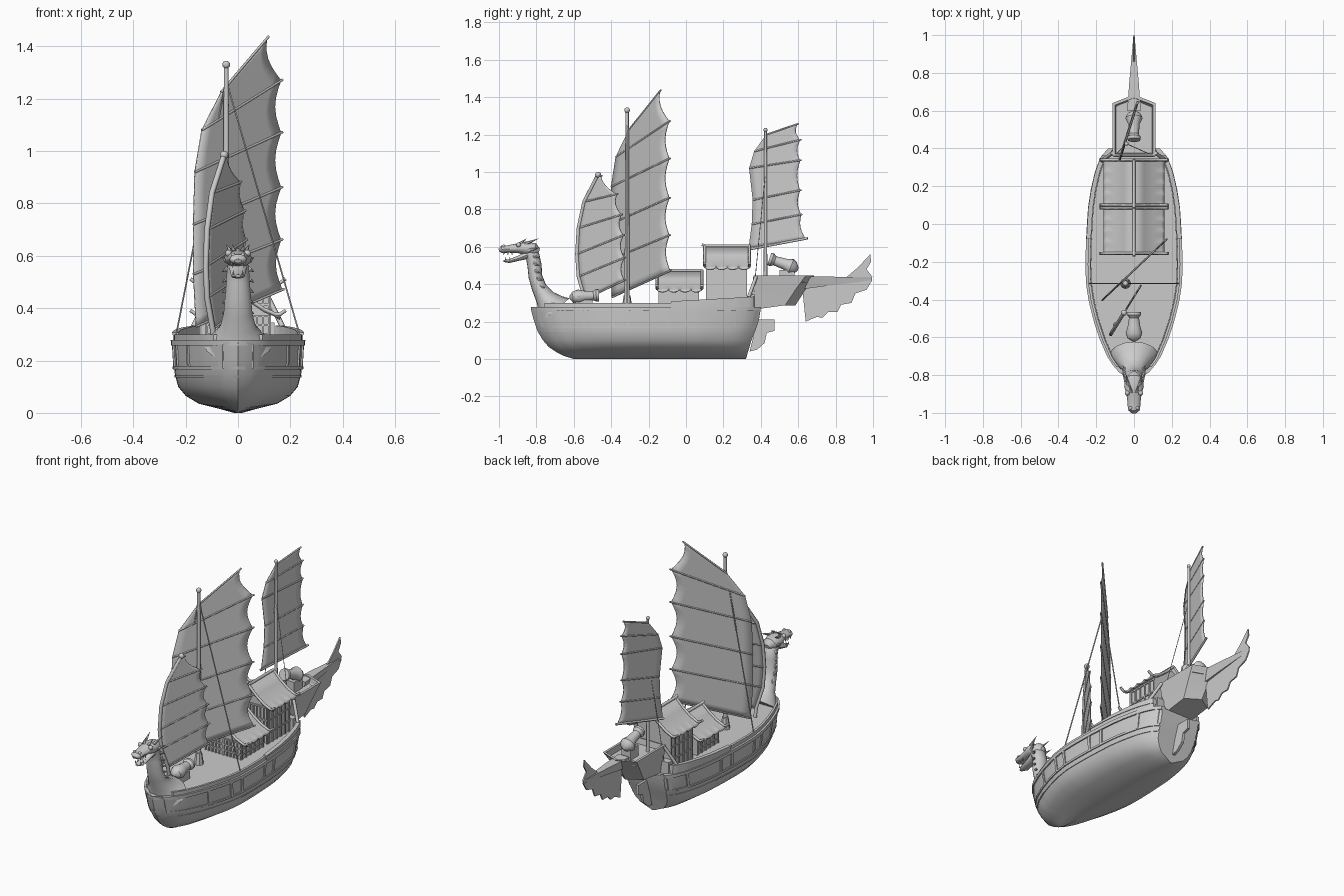
import bpy, bmesh, math
from mathutils import Vector

default_cube = bpy.data.objects.get("Cube")
if default_cube:
    bpy.data.objects.remove(default_cube, do_unlink=True)

grey = bpy.data.materials.new("plain_grey")
grey.use_nodes = True
grey.diffuse_color = (0.6, 0.6, 0.6, 1)
grey.node_tree.nodes["Principled BSDF"].inputs["Base Color"].default_value = (0.6, 0.6, 0.6, 1)
parts = []


def finish(name, bm, mirror=False, thickness=0):
    bmesh.ops.recalc_face_normals(bm, faces=bm.faces)
    mesh = bpy.data.meshes.new(name)
    bm.to_mesh(mesh)
    bm.free()
    mesh.materials.append(grey)
    obj = bpy.data.objects.new(name, mesh)
    bpy.context.collection.objects.link(obj)
    if thickness:
        solid = obj.modifiers.new("Thickness", "SOLIDIFY")
        solid.thickness = thickness
        solid.offset = 0
    if mirror:
        obj.modifiers.new("Mirror", "MIRROR")
    parts.append(obj)
    return obj


def skin(name, rings, closed=True, caps=True, **options):
    """Joins rows of points with quads."""
    bm = bmesh.new()
    rows = [[bm.verts.new(p) for p in ring] for ring in rings]
    count = len(rows[0])
    for low, high in zip(rows, rows[1:]):
        for i in range(count if closed else count - 1):
            j = (i + 1) % count
            bm.faces.new((low[i], low[j], high[j], high[i]))
    if caps and closed:
        bm.faces.new(rows[0])
        bm.faces.new(rows[-1])
    return finish(name, bm, **options)


def loft(name, stations, sides=16):
    """Elliptic body along a path in the centre plane: y, z, half width, half depth."""
    rings = []
    for i, (y, z, wide, deep) in enumerate(stations):
        before, after = stations[max(i - 1, 0)], stations[min(i + 1, len(stations) - 1)]
        run = Vector((after[0] - before[0], after[1] - before[1])).normalized()
        angles = [math.tau * k / sides for k in range(sides)]
        rings.append([(wide * math.cos(a), y - run.y * deep * math.sin(a),
                       z + run.x * deep * math.sin(a)) for a in angles])
    return skin(name, rings)


def rod(name, start, end, radius, tip=None, sides=12, mirror=False):
    start, end = Vector(start), Vector(end)
    bm = bmesh.new()
    turn = (end - start).to_track_quat("Z", "Y").to_matrix().to_4x4()
    turn.translation = (start + end) / 2
    bmesh.ops.create_cone(bm, cap_ends=True, segments=sides, radius1=radius,
                          radius2=radius if tip is None else tip,
                          depth=(end - start).length, matrix=turn)
    return finish(name, bm, mirror=mirror)


def ball(name, centre, radius, mirror=False):
    bm = bmesh.new()
    bmesh.ops.create_uvsphere(bm, u_segments=12, v_segments=8, radius=radius)
    bmesh.ops.translate(bm, verts=bm.verts, vec=centre)
    return finish(name, bm, mirror=mirror)


def box(name, low, high, mirror=False):
    corners = [[(x, y, z) for x, y in ((low[0], low[1]), (high[0], low[1]),
                (high[0], high[1]), (low[0], high[1]))] for z in (low[2], high[2])]
    return skin(name, corners, mirror=mirror)


def plate(name, outline, half=0.004):
    """Flat panel in the centre plane from a y, z outline."""
    return skin(name, [[(x, y, z) for y, z in outline] for x in (-half, half)])


def cord(name, points, radius):
    curve = bpy.data.curves.new(name, "CURVE")
    curve.dimensions = "3D"
    curve.bevel_depth, curve.bevel_resolution, curve.use_fill_caps = radius, 1, True
    line = curve.splines.new("POLY")
    line.points.add(len(points) - 1)
    for point, place in zip(line.points, points):
        point.co = (*place, 1)
    curve.materials.append(grey)
    bpy.context.collection.objects.link(bpy.data.objects.new(name, curve))


def table(rows, key):
    """Linear lookup in rows sorted by their first value."""
    key = min(max(key, rows[0][0]), rows[-1][0])
    for a, b in zip(rows, rows[1:]):
        if key <= b[0]:
            f = (key - a[0]) / (b[0] - a[0])
            return [p + (q - p) * f for p, q in zip(a[1:], b[1:])]


# Hull: plan shape along the length, and bow, stern, half width at each height
PLAN = [(0, 0), (.02, .2), (.05, .36), (.1, .53), (.18, .7), (.26, .83), (.34, .93), (.42, .99),
        (.5, 1), (.6, .99), (.74, .95), (.82, .89), (.9, .8), (.96, .69), (1, .52)]
LEVELS = [(0, -.6, .32, .015), (.015, -.65, .325, .07), (.035, -.69, .33, .15), (.065, -.735, .34, .2),
          (.1, -.765, .35, .229), (.15, -.795, .37, .242), (.21, -.815, .39, .246), (.27, -.83, .4, .249)]


def hull_at(t, z, out=0):
    bow, stern, width = table(LEVELS, z)
    return max(table(PLAN, t)[0] * width + out, 0), bow + (stern - bow) * t


steps = [(k / 40) ** 1.3 for k in range(41)]
rings = []
for level in LEVELS:
    side = [(*hull_at(t, level[0]), level[0]) for t in steps]
    rings.append(side + [(-x, y, z) for x, y, z in reversed(side[1:])])
skin("hull", rings)


def strip(name, t0, t1, low, high, out, thick, rise=0, count=28):
    """Plank that follows the hull side."""
    rows = []
    for k in range(count + 1):
        t = t0 + (t1 - t0) * k / count
        top = high + rise * k / count
        row = []
        for z, o in ((low, out), (top, out), (top, out - thick), (low, out - thick)):
            x, y = hull_at(t, z, o)
            row.append((x, y, z))
        rows.append(row)
    skin(name, rows, mirror=True)


strip("rail", 0, 1, .258, .278, .008, .03)
strip("inner_bulwark", .06, .62, .265, .3, -.004, .014)
strip("raised_bulwark", .61, .97, .265, .305, .002, .016, rise=.025)
strip("raised_bulwark_cap", .61, .97, .3, .308, .006, .024, rise=.025)
strip("upper_wale", 0, 1, .165, .177, .006, .012)
strip("lower_wale", 0, 1, .136, .142, .004, .008)
for t in (.03, .22, .35, .42, .6, .68, .9, .985):
    strip("hull_post", t - .007, t + .007, .17, .262, .006, .012, count=2)

# Bow neck and beast head
loft("neck", [(-.70, .26, .13, .1), (-.725, .29, .1, .075), (-.755, .33, .068, .052), (-.785, .38, .055, .04),
              (-.805, .44, .05, .037), (-.81, .5, .045, .038), (-.82, .55, .042, .038), (-.85, .585, .035, .03)])
loft("head", [(-.785, .575, .015, .015), (-.81, .583, .042, .036), (-.86, .592, .052, .036),
              (-.9, .592, .04, .026), (-.95, .588, .034, .02), (-.985, .586, .032, .02), (-1, .58, .014, .008)])
loft("lower_jaw", [(-.84, .56, .036, .025), (-.89, .54, .03, .014), (-.945, .523, .026, .01), (-.975, .523, .01, .005)])
ball("eye", (.036, -.895, .61), .013, mirror=True)
ball("nostril", (.018, -.975, .603), .009, mirror=True)
rod("horn", (.028, -.86, .615), (.045, -.785, .645), .011, 0, 6, mirror=True)
rod("brow_spike", (.015, -.89, .615), (.022, -.85, .645), .01, 0, 6, mirror=True)
rod("cheek_spike", (.04, -.84, .58), (.062, -.785, .595), .012, 0, 6, mirror=True)
for k in range(3):
    y = -.93 - .022 * k
    rod("upper_tooth", (.024, y, .575), (.022, y, .553), .006, 0, 5, mirror=True)
    rod("lower_tooth", (.018, y + .01, .528), (.018, y + .01, .547), .005, 0, 5, mirror=True)
for k in range(6):
    z = .35 + .04 * k
    y = -.75 - .055 * math.sin(math.pi * k / 9)
    rod("mane_spike", (.042, y - .01, z), (.062, y + .022, z - .012), .011, 0, 5, mirror=True)


# Sails: rows of luff y, luff z, leech y, leech z, in a slanted upright plane
def sail(name, rows, anchor, slope, scallop):
    def place(y, z):
        return (anchor[0] + (y - anchor[1]) * slope, y, z)
    grid, columns, fine = [], 8, 6
    for a, b in zip(rows, rows[1:]):
        for k in range(fine + (b is rows[-1])):
            f = k / fine
            ly, lz, ry, rz = [p + (q - p) * f for p, q in zip(a, b)]
            ry -= scallop * math.sin(math.pi * f)
            grid.append([place(ly + (ry - ly) * c / columns, lz + (rz - lz) * c / columns)
                         for c in range(columns + 1)])
    skin(name, grid, closed=False, thickness=.005)
    for ly, lz, ry, rz in rows:
        cord(name + "_batten", [place(ly, lz), place(ry + .006, rz + .003)], .005)
    return [place(row[0], row[1]) for row in rows]


sail("main_sail", [(-.395, .33, -.085, .47), (-.405, .53, -.09, .66), (-.405, .72, -.09, .86),
                   (-.4, .92, -.09, 1.07), (-.375, 1.08, -.09, 1.27), (-.305, 1.225, -.14, 1.435)],
     (-.165, -.4), 1.06, .022)
luff = sail("fore_sail", [(-.54, .32, -.33, .42), (-.575, .44, -.33, .54), (-.583, .56, -.335, .66),
                          (-.575, .7, -.345, .77), (-.545, .84, -.37, .88), (-.47, .985, -.455, .975)],
            (-.115, -.57), .62, .018)
sail("aft_sail", [(.335, .59, .64, .64), (.352, .72, .615, .77), (.357, .85, .61, .9),
                  (.338, 1.02, .61, 1.06), (.365, 1.11, .61, 1.17), (.43, 1.2, .595, 1.255)],
     (-.075, .34), .31, .016)

# Masts, yard and stays
cord("fore_mast", [(luff[0][0], -.53, .27)] + luff, .011)
ball("fore_mast_ball", luff[-1], .016)
rod("main_mast", (-.045, -.315, .27), (-.045, -.315, 1.32), .014, .009)
rod("main_mast_foot", (-.045, -.315, .27), (-.045, -.315, .34), .028, .018, 8)
ball("main_mast_ball", (-.045, -.315, 1.33), .015)
rod("aft_mast", (-.04, .425, .4), (-.04, .425, 1.22), .01, .007)
ball("aft_mast_ball", (-.04, .425, 1.225), .011)
cord("aft_yard", [(-.08, .33, .585), (.02, .65, .645)], .007)
for side in (-1, 1):
    cord("main_stay", [(-.045, -.315, 1.27), (side * .238, -.315, .29)], .0035)
    cord("aft_stay", [(-.04, .425, 1.0), (side * .105, .36, .33)], .002)


# Cabins with curved scalloped roofs
def cabin(name, y0, y1, eave, ridge):
    gable = [(-.12, .26), (.12, .26), (.12, eave + .01), (0, ridge - .015), (-.12, eave + .01)]
    skin(name + "_walls", [[(x, y, z) for x, z in gable] for y in (y0 + .015, y1 - .015)])
    drop = ridge - eave
    slope = [(0, ridge), (.05, ridge - drop * .45), (.1, ridge - drop * .8), (.145, eave), (.16, eave)]
    rows = []
    for k in range(25):
        y = y0 + (y1 - y0) * k / 24
        wave = .012 * abs(math.sin(math.pi * k / 6))
        rows.append([(x, y, z - wave * (i == 4)) for i, (x, z) in enumerate(slope)])
    skin(name + "_roof", rows, closed=False, mirror=True, thickness=.008)
    cord(name + "_ridge", [(0, y0 - .015, ridge + .012), (0, y0, ridge + .005), (0, y1, ridge + .005)], .009)
    for y in (y0, y1):
        for s in (-1, 1):
            cord(name + "_gable_beam", [(s * x, y, z + .006) for x, z in slope] + [(s * .182, y, eave + .022)], .008)
    # Lattice on the side and front walls
    for k in range(6):
        y = y0 + .02 + (y1 - y0 - .04) * k / 5
        box(name + "_post", (.118, y - .004, .27), (.126, y + .004, eave), mirror=True)
        x = .023 * k
        box(name + "_front_post", (x, y0 + .008, .27), (x + .007, y0 + .016, eave), mirror=True)
    for f in (.3, .65, 1):
        z = .27 + (eave - .27) * f
        box(name + "_bar", (.118, y0 + .015, z - .004), (.126, y1 - .015, z + .004), mirror=True)
        box(name + "_front_bar", (0, y0 + .008, z - .004), (.122, y0 + .016, z + .004), mirror=True)


cabin("fore_cabin", -.155, .085, .37, .468)
cabin("aft_cabin", .1, .34, .49, .6)


# Stern platform: pointed plan, open top
def pentagon(wide, front, corner, point, z, lift=0):
    return [(-wide, front, z), (wide, front, z), (wide, corner, z + lift), (0, point, z + lift), (-wide, corner, z + lift)]


skin("stern_platform", [pentagon(.085, .35, .53, .585, .262, .025), pentagon(.1, .355, .585, .64, .37),
                        pentagon(.114, .36, .64, .685, .445), pentagon(.1, .37, .63, .668, .445),
                        pentagon(.096, .375, .625, .66, .41)])
box("stern_step", (-.14, .33, .26), (.14, .37, .345))
for s in (-1, 1):
    cord("stern_brace", [(s * .17, .335, .33), (s * .115, .375, .44)], .01)

# Rudder and tail
plate("rudder", [(.34, .04), (.38, .05), (.42, .085), (.432, .14), (.472, .15), (.472, .21), (.38, .21), (.36, .12)], .008)
skin("tail_beam", [[(-w, y, high), (w, y, high), (w * .5, y, low), (-w * .5, y, low)]
                   for y, w, low, high in ((.6, .036, .37, .44), (.75, .025, .39, .44), (.995, .003, .42, .437))])
plate("tail_upper_fin", [(.85, .43), (.92, .49), (.985, .56), (.99, .52), (.965, .48), (.998, .437)])
plate("tail_lower_fan", [(.62, .39), (.64, .2), (.7, .225), (.73, .22), (.76, .25), (.81, .25), (.83, .29),
                         (.885, .3), (.905, .35), (.965, .37), (.995, .42)])

# Deck guns
loft("bow_gun", [(-.622, .33, .008, .008), (-.605, .33, .034, .03), (-.575, .333, .044, .038), (-.545, .335, .034, .03),
                 (-.495, .338, .026, .025), (-.48, .34, .038, .034), (-.465, .34, .036, .032)])
box("bow_gun_bed", (-.025, -.59, .265), (.025, -.5, .315))
loft("stern_gun", [(.445, .535, .034, .034), (.46, .53, .036, .036), (.475, .525, .025, .025), (.53, .507, .03, .03),
                   (.56, .493, .046, .044), (.582, .485, .036, .034), (.6, .48, .008, .008)])
box("stern_gun_bed", (-.03, .5, .405), (.03, .58, .475))

# Smooth shading with sharp edges kept
bpy.ops.object.select_all(action="DESELECT")
for obj in parts:
    obj.select_set(True)
bpy.context.view_layer.objects.active = parts[0]
bpy.ops.object.shade_smooth_by_angle(angle=math.radians(35))
